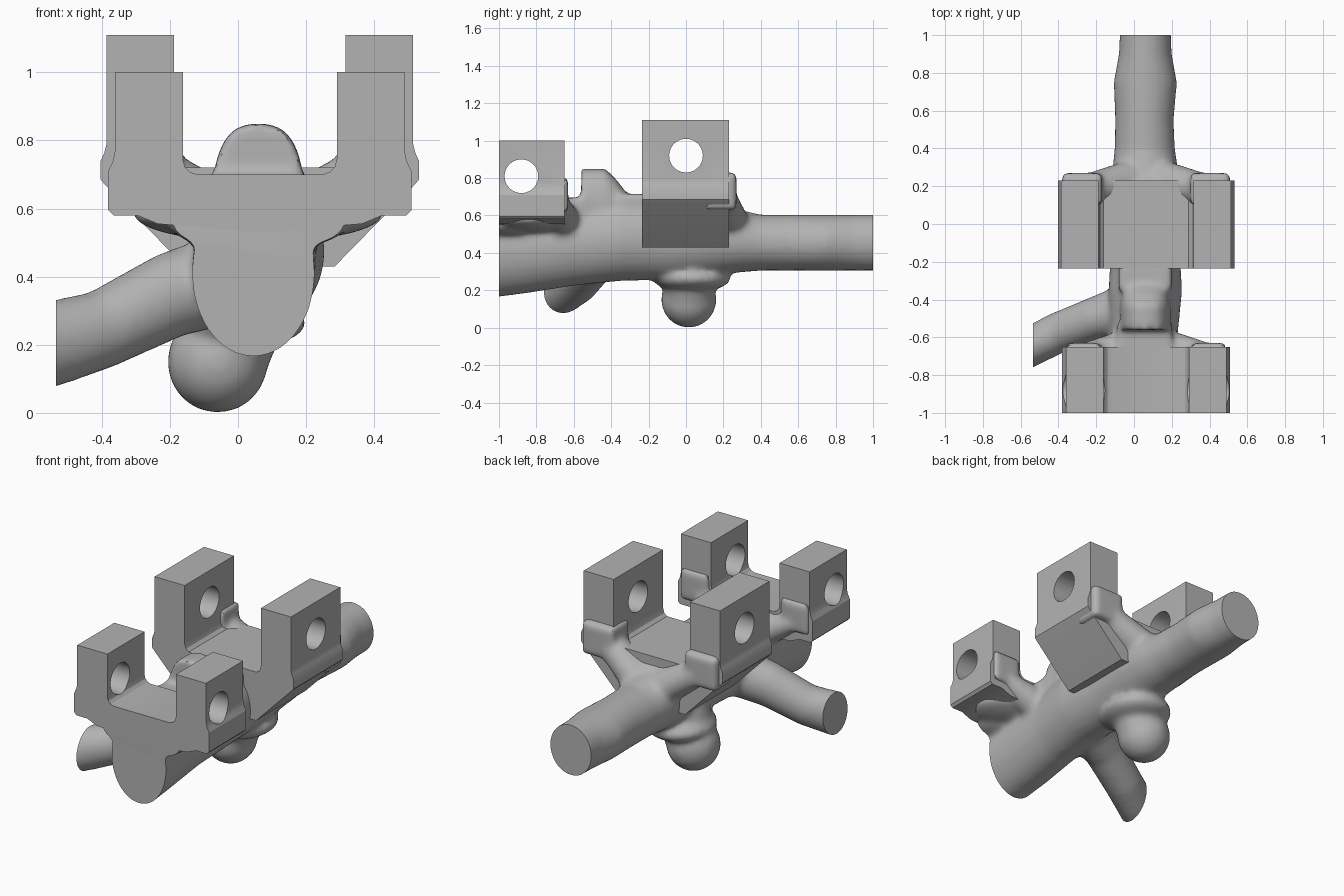
import bpy, bmesh, math
from mathutils import Vector, Matrix

if "Cube" in bpy.data.objects:
    bpy.data.objects.remove(bpy.data.objects["Cube"])

grey = bpy.data.materials.new("plain grey")
grey.diffuse_color = (0.45, 0.45, 0.45, 1)
grey.use_nodes = True
grey.node_tree.nodes["Principled BSDF"].inputs["Base Color"].default_value = grey.diffuse_color


def add_object(name, bm):
    bmesh.ops.recalc_face_normals(bm, faces=bm.faces[:])
    me = bpy.data.meshes.new(name)
    bm.to_mesh(me)
    bm.free()
    ob = bpy.data.objects.new(name, me)
    bpy.context.collection.objects.link(ob)
    me.materials.append(grey)
    return ob


def activate(ob):
    bpy.ops.object.select_all(action='DESELECT')
    bpy.context.view_layer.objects.active = ob
    ob.select_set(True)


def apply_all(ob):
    activate(ob)
    for m in list(ob.modifiers):
        bpy.ops.object.modifier_apply(modifier=m.name)


def tube(bm, pts, power=1.0, n=28):
    """Loft through points (x, y, z, side radius, up radius)."""
    d = (Vector(pts[-1][:3]) - Vector(pts[0][:3])).normalized()
    u = d.cross(Vector((0, 0, 1)))
    u = u.normalized() if u.length > 0.01 else Vector((1, 0, 0))
    v = u.cross(d)

    def sp(t):
        return math.copysign(abs(t) ** power, t)
    rings = []
    for x, y, z, a, b in pts:
        rings.append([bm.verts.new(Vector((x, y, z)) + u * a * sp(math.cos(t)) + v * b * sp(math.sin(t)))
                      for t in (2 * math.pi * i / n for i in range(n))])
    for r, s in zip(rings, rings[1:]):
        for i in range(n):
            bm.faces.new((r[i], r[(i + 1) % n], s[(i + 1) % n], s[i]))
    bm.faces.new(rings[0][::-1])
    bm.faces.new(rings[-1])


def ellipsoid(bm, c, r):
    bmesh.ops.create_uvsphere(bm, u_segments=28, v_segments=18, radius=1,
                              matrix=Matrix.Translation(c) @ Matrix.Diagonal((*r, 1)))


def box(bm, lo, hi):
    c = [(a + b) / 2 for a, b in zip(lo, hi)]
    s = [b - a for a, b in zip(lo, hi)]
    bmesh.ops.create_cube(bm, size=1, matrix=Matrix.Translation(c) @ Matrix.Diagonal((*s, 1)))


def clevis(name, half, cx, y0, y1, hole):
    """Extrude a mirrored U profile along y and drill the pin hole."""
    prof = [(cx + x, z) for x, z in half] + [(cx - x, z) for x, z in reversed(half)]
    bm = bmesh.new()
    f = bm.faces.new([bm.verts.new((x, y0, z)) for x, z in prof])
    ext = bmesh.ops.extrude_face_region(bm, geom=[f], use_keep_orig=True)
    bmesh.ops.translate(bm, vec=(0, y1 - y0, 0),
                        verts=[g for g in ext['geom'] if isinstance(g, bmesh.types.BMVert)])
    ob = add_object(name, bm)
    bm = bmesh.new()
    bmesh.ops.create_cone(bm, cap_ends=True, segments=40, radius1=0.09, radius2=0.09, depth=2,
                          matrix=Matrix.Translation((0, *hole)) @ Matrix.Rotation(math.pi / 2, 4, 'Y'))
    cutter = add_object("pin_hole_cutter", bm)
    cutter.hide_render = True
    m = ob.modifiers.new("hole", 'BOOLEAN')
    m.operation = 'DIFFERENCE'
    m.solver = 'EXACT'
    m.object = cutter
    apply_all(ob)
    bpy.data.objects.remove(cutter)
    bpy.ops.object.shade_smooth_by_angle(angle=math.radians(25))


# forked brackets
clevis("front_bracket", [(0, 0.70), (0.185, 0.70), (0.205, 0.707), (0.22, 0.722), (0.226, 0.745),
                         (0.226, 1.0), (0.425, 1.0), (0.425, 0.77), (0.431, 0.74), (0.445, 0.71),
                         (0.445, 0.595), (0.43, 0.58), (0.36, 0.58), (0.30, 0.555), (0, 0.53)],
       0.064, -1.0, -0.65, (-0.88, 0.81))
clevis("rear_bracket", [(0, 0.72), (0.225, 0.72), (0.243, 0.735), (0.252, 0.765), (0.252, 1.11),
                        (0.45, 1.11), (0.45, 0.79), (0.456, 0.765), (0.467, 0.74), (0.467, 0.685),
                        (0.455, 0.67), (0.22, 0.43), (0, 0.43)],
       0.064, -0.235, 0.23, (0.0, 0.92))

# cast body with its branches
bm = bmesh.new()
tube(bm, [(.045, -1.08, .405, .18, .25), (.045, -.85, .42, .18, .235), (.05, -.6, .45, .18, .225),
          (.06, -.35, .475, .195, .225), (.06, -.1, .475, .18, .22), (.06, .15, .48, .185, .2),
          (.06, .28, .465, .175, .17), (.057, .4, .455, .16, .15), (.055, .55, .455, .155, .15),
          (.06, .75, .455, .168, .15), (.06, .9, .455, .14, .15), (.06, 1.1, .455, .132, .15)])
# side branch
tube(bm, [(.05, -.42, .42, .14, .14), (-.2, -.5, .345, .115, .125), (-.4, -.575, .245, .108, .115),
          (-.54, -.645, .205, .105, .125), (-.7, -.73, .16, .105, .125)])
# lower dome and its collar
tube(bm, [(-.055, .015, .15, .14, .14), (.04, .02, .42, .15, .15)])
ellipsoid(bm, (-.06, .015, .15), (.148, .148, .15))
ellipsoid(bm, (.01, .03, .265), (.19, .21, .075))
# top knob and step
tube(bm, [(.06, -.56, .6, .135, .25), (.06, -.43, .6, .135, .25), (.06, -.37, .6, .125, .19),
          (.06, -.31, .6, .12, .11)], 0.75)
box(bm, (-.09, -.7, .5), (.2, -.53, .695))
box(bm, (-.08, -.35, .5), (.2, -.2, .715))
# webs flaring into the brackets
ellipsoid(bm, (.06, -.84, .585), (.37, .235, .085))
ellipsoid(bm, (.06, -.95, .55), (.26, .2, .075))
ellipsoid(bm, (.06, .02, .58), (.3, .27, .14))
for s in (-1, 1):
    # gripping tabs on the back faces
    box(bm, (.064 + s * .34 - .105, .1, .63), (.064 + s * .34 + .105, .27, .83))
    tube(bm, [(.064 + s * .3, .19, .70, .08, .08), (.064 + s * .08, .22, .56, .12, .1)])
    box(bm, (.064 + s * .33 - .09, -.75, .62), (.064 + s * .33 + .09, -.63, .80))
    tube(bm, [(.064 + s * .3, -.69, .66, .07, .06), (.064 + s * .08, -.65, .55, .1, .1)])
body = add_object("cast_body", bm)
m = body.modifiers.new("fuse", 'REMESH')
m.mode = 'VOXEL'
m.voxel_size = 0.016
m = body.modifiers.new("soften", 'SMOOTH')
m.factor = 0.5
m.iterations = 8
apply_all(body)

# trim the open ends flat
bm = bmesh.new()
bm.from_mesh(body.data)
for co, no in (((0, -.999, 0), (0, -1, 0)), ((0, 1, 0), (0, 1, 0)), ((-.535, 0, 0), (-1, 0, 0))):
    cut = bmesh.ops.bisect_plane(bm, geom=bm.verts[:] + bm.edges[:] + bm.faces[:], dist=1e-5,
                                 plane_co=co, plane_no=no, clear_outer=True)
    bmesh.ops.holes_fill(bm, edges=[e for e in cut['geom_cut'] if isinstance(e, bmesh.types.BMEdge)], sides=0)
for f in bm.faces:
    f.material_index = 0
bm.to_mesh(body.data)
bm.free()
activate(body)
bpy.ops.object.shade_smooth_by_angle(angle=math.radians(40))
